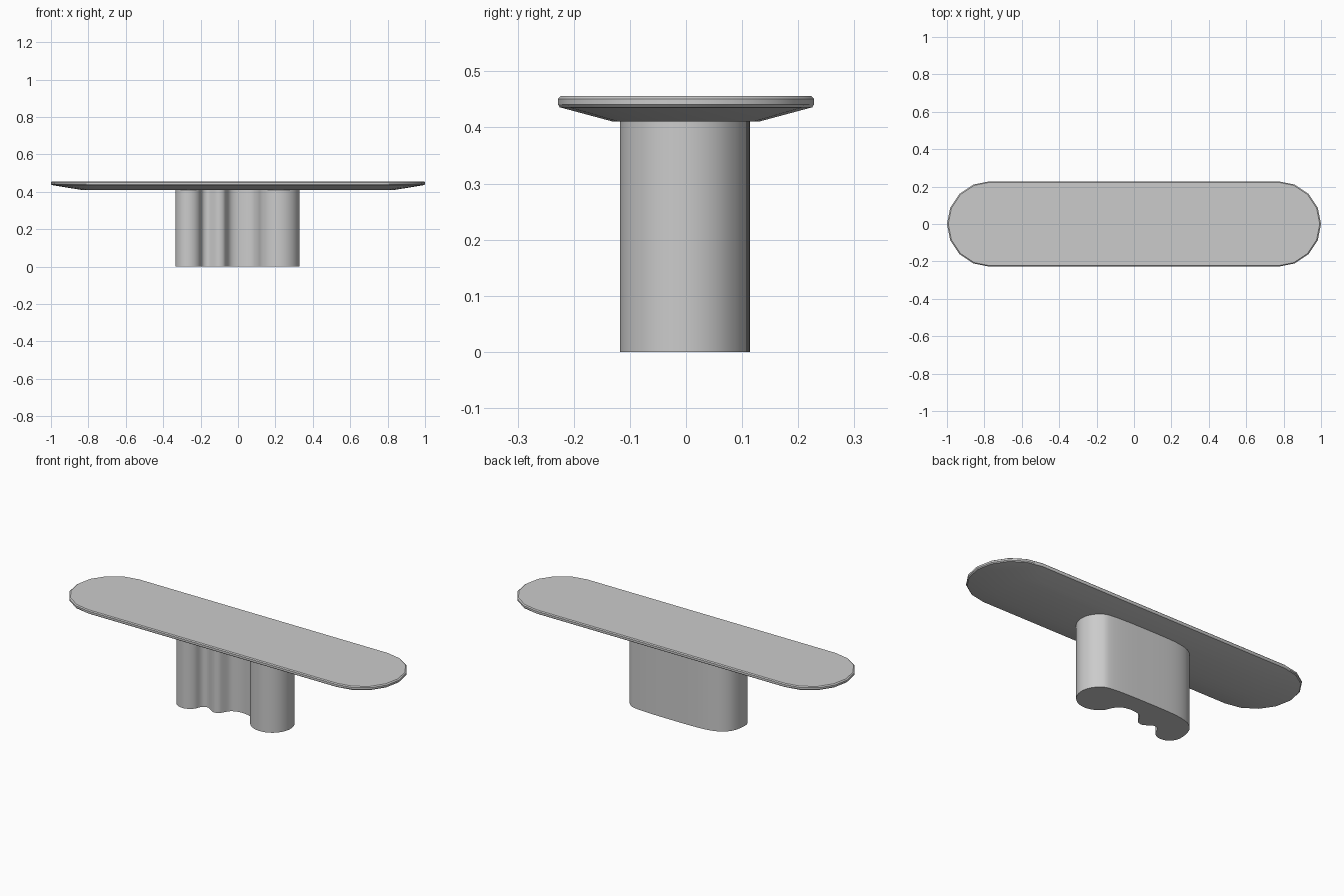
import bpy, bmesh
from math import sin, cos, radians
from mathutils import Vector

if "Cube" in bpy.data.objects:
    bpy.data.objects.remove(bpy.data.objects["Cube"])


def arc(cx, cy, r, a0, a1, n):
    """Points along an arc, angles in degrees, both ends included."""
    angles = [radians(a0 + (a1 - a0) * i / n) for i in range(n + 1)]
    return [(cx + r * cos(a), cy + r * sin(a)) for a in angles]


def stadium(half_length, r):
    """Rounded-end outline with 8 sides per end."""
    return arc(half_length, 0, r, -90, 90, 8) + arc(-half_length, 0, r, 90, 270, 8)


def closed_spline(points, steps):
    """Smooth closed Catmull-Rom curve through the points."""
    p = [Vector(q) for q in points]
    out = []
    for i in range(len(p)):
        a, b, c, d = (p[(i + k) % len(p)] for k in (-1, 0, 1, 2))
        for s in range(steps):
            t = s / steps
            out.append(0.5 * (2 * b + (c - a) * t + (2 * a - 5 * b + 4 * c - d) * t * t
                              + (3 * b - a - 3 * c + d) * t ** 3))
    return out


def loft(name, rings):
    """Closed solid from matching (outline, z) rings, bottom to top."""
    bm = bmesh.new()
    loops = [[bm.verts.new((x, y, z)) for x, y in outline] for outline, z in rings]
    for lo, hi in zip(loops, loops[1:]):
        for i in range(len(lo)):
            j = (i + 1) % len(lo)
            bm.faces.new((lo[i], lo[j], hi[j], hi[i]))
    bm.faces.new(loops[0][::-1])
    bm.faces.new(loops[-1])
    bmesh.ops.recalc_face_normals(bm, faces=bm.faces)
    mesh = bpy.data.meshes.new(name)
    bm.to_mesh(mesh)
    bm.free()
    obj = bpy.data.objects.new(name, mesh)
    bpy.context.collection.objects.link(obj)
    bpy.ops.object.select_all(action='DESELECT')
    obj.select_set(True)
    bpy.context.view_layer.objects.active = obj
    bpy.ops.object.shade_smooth_by_angle(angle=radians(30))
    return obj


# Table top: rounded ends, thin rim, undercut slope
loft("table_top", [
    (stadium(0.71, 0.132), 0.411),
    (stadium(0.77, 0.225), 0.436),
    (stadium(0.772, 0.228), 0.441),
    (stadium(0.772, 0.228), 0.451),
    (stadium(0.77, 0.223), 0.456),
])

# Pedestal: organic footprint with a gently bowed back and scalloped front
footprint = (
    arc(0.217, -0.005, 0.113, 195, 435, 12)                      # large lobe
    + [(0.15, 0.112), (0.03, 0.114), (-0.09, 0.114), (-0.19, 0.109),
       (-0.265, 0.09), (-0.312, 0.05), (-0.331, 0.0)]            # back and left side
    + arc(-0.265, -0.045, 0.07, 180, 350, 7)                     # small lobe
    + [(-0.183, -0.042), (-0.16, -0.037), (-0.137, -0.05), (-0.107, -0.067),
       (-0.077, -0.06), (-0.06, -0.035)]                         # middle bump
    + [(-0.042, -0.008), (-0.01, 0.007), (0.035, 0.01), (0.08, -0.003)]  # scallop
)
outline = closed_spline(footprint, 3)
loft("pedestal", [(outline, 0.0), (outline, 0.412)])
